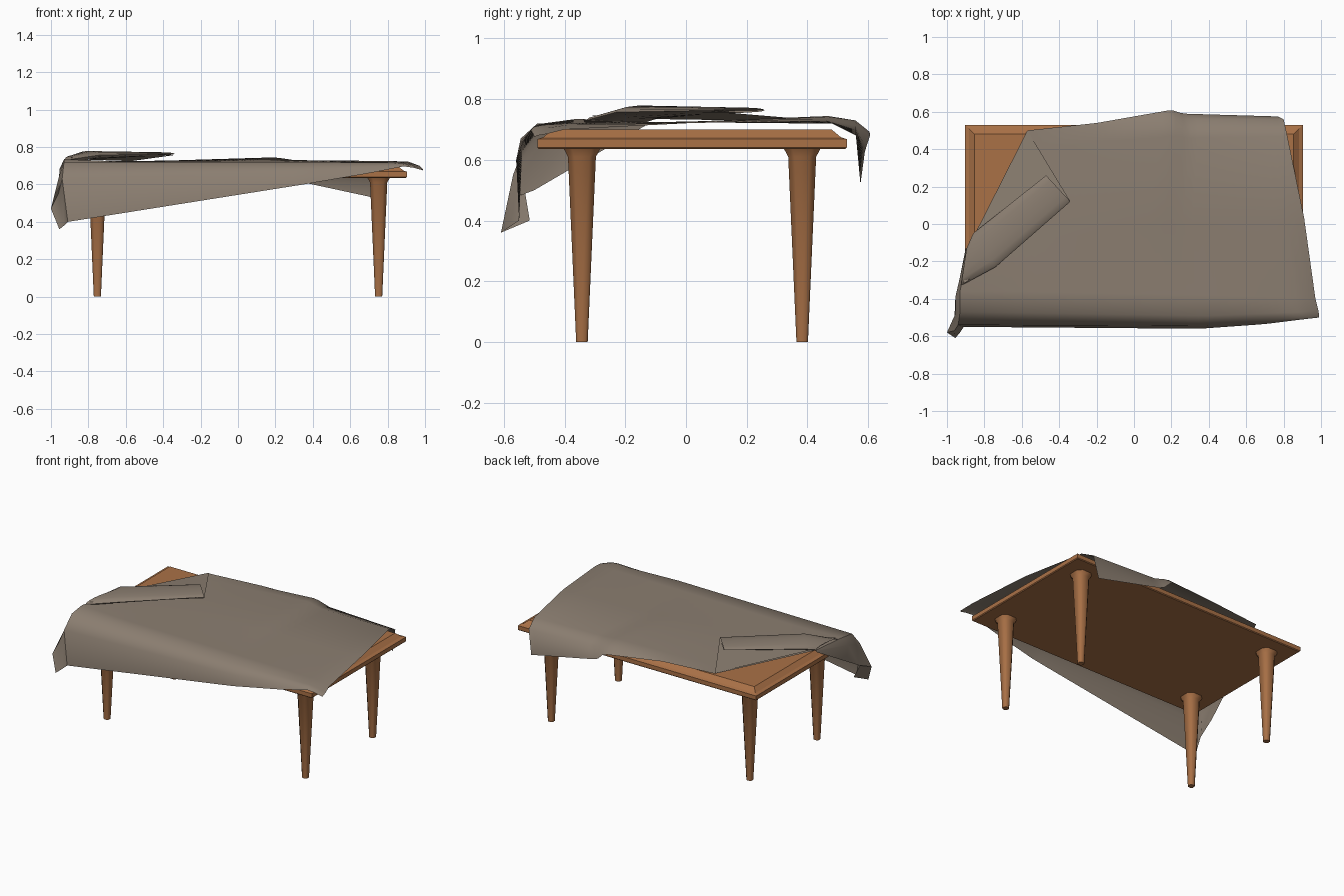
import bpy
import bmesh
from math import cos, sin, pi, radians
from mathutils import Vector

starter = bpy.data.objects.get("Cube")
if starter:
    bpy.data.objects.remove(starter)


def make_material(name, colour):
    material = bpy.data.materials.new(name)
    material.use_nodes = True
    material.diffuse_color = (*colour, 1)
    shader = material.node_tree.nodes["Principled BSDF"]
    shader.inputs["Base Color"].default_value = (*colour, 1)
    shader.inputs["Roughness"].default_value = 0.8
    return material


wood = make_material("warm wood", (0.40, 0.165, 0.062))
linen = make_material("grey brown linen", (0.26, 0.21, 0.165))


def loft(name, rails, material, closed=False, caps=False, angle=40):
    """Bridge neighbouring rails that have equal numbers of points."""
    bm = bmesh.new()
    rows = [[bm.verts.new(point) for point in rail] for rail in rails]
    for low, high in zip(rows, rows[1:]):
        count = len(low)
        for i in range(count if closed else count - 1):
            j = (i + 1) % count
            bm.faces.new((low[i], low[j], high[j], high[i]))
    if caps:
        bm.faces.new(rows[0][::-1])
        bm.faces.new(rows[-1])
    bm.normal_update()
    mesh = bpy.data.meshes.new(name)
    bm.to_mesh(mesh)
    bm.free()
    mesh.materials.append(material)
    thing = bpy.data.objects.new(name, mesh)
    bpy.context.collection.objects.link(thing)
    bpy.ops.object.select_all(action="DESELECT")
    thing.select_set(True)
    bpy.context.view_layer.objects.active = thing
    bpy.ops.object.shade_smooth_by_angle(angle=radians(angle))
    return thing


def resample(path, steps=36):
    """Evenly spaced points from one end of a path to the other, along x."""
    points = [Vector(point) for point in path]
    start, end = points[0].x, points[-1].x
    result = []
    for step in range(steps + 1):
        x = start + (end - start) * step / steps
        for a, b in zip(points, points[1:]):
            if x <= b.x or b is points[-1]:
                result.append(a.lerp(b, (x - a.x) / (b.x - a.x)))
                break
    return result


# Table top: a slab with a lip and a chamfered upper edge
middle_y = 0.02
half_x, half_y = 0.903, 0.51


def slab_ring(inset, z):
    x, y = half_x - inset, half_y - inset
    return [(sx * x, middle_y + sy * y, z)
            for sx, sy in ((-1, -1), (1, -1), (1, 1), (-1, 1))]


slab_levels = ((0.005, 0.635), (0, 0.64), (0, 0.668), (0.02, 0.675), (0.05, 0.70))
loft("table_top", [slab_ring(*level) for level in slab_levels],
     wood, closed=True, caps=True, angle=20)


# Legs: tapered square posts with chamfered corners
def leg_ring(cx, cy, half, z):
    cut = half * 0.55
    corners = ((cut, -half), (half, -cut), (half, cut), (cut, half),
               (-cut, half), (-half, cut), (-half, -cut), (-cut, -half))
    return [(cx + x, cy + y, z) for x, y in corners]


leg_levels = ((0.019, 0), (0.046, 0.61), (0.062, 0.64))
for side, sx in (("left", 1), ("right", -1)):
    for end, sy in (("front", -1), ("back", 1)):
        rings = [leg_ring(sx * 0.752, middle_y + sy * 0.363, half, z)
                 for half, z in leg_levels]
        loft(f"{end}_{side}_leg", rings, wood, closed=True, caps=True, angle=50)

# Draped cloth: rails run from the right side to the left, back to front
back_hem = ((-.57, .5, .72), (-.2, .54, .72), (.2, .61, .69), (.26, .59, .63), (.77, .575, .52))
back_edge = ((-.58, .48, .72), (-.2, .52, .725), (.2, .56, .73), (.3, .56, .7), (.8, .56, .68))
back_crest = ((-.62, .4, .72), (.2, .47, .745), (.3, .46, .73), (.82, .47, .725))
middle = ((-.89, -.13, .725), (.2, 0, .725), (.91, .03, .722))
front_top = ((-.93, -.36, .735), (-.6, -.36, .722), (.9, -.39, .72), (.97, -.4, .7))
front_crest = ((-.93, -.47, .72), (.4, -.49, .72), (.9, -.47, .715), (.985, -.46, .685))
front_face = ((-.94, -.54, .63), (.35, -.545, .67), (.9, -.5, .71), (.99, -.49, .68))
front_hem = ((-.91, -.55, .4), (.35, -.56, .6), (.7, -.535, .66), (.9, -.51, .7), (.99, -.5, .675))
cloth_rails = (back_hem, back_edge, back_crest, middle,
               front_top, front_crest, front_face, front_hem)
loft("draped_cloth", [resample(rail) for rail in cloth_rails], linen, angle=60)

# Cloth hanging over the right end and gathering at the front corner
seam = [rail[0] for rail in cloth_rails[3:]]
bulge = [(-.895, -.13, .72), (-.955, -.39, .68), (-.955, -.48, .65), (-.96, -.57, .55), (-.93, -.58, .38)]
drop = [(-.9, -.13, .715), (-.95, -.38, .57), (-.96, -.5, .5), (-1, -.58, .47), (-.955, -.61, .36)]
loft("hanging_side", [seam, bulge, drop], linen, angle=60)
tuck = [(-.95, -.53, .49), (-.91, -.515, .4)]
loft("corner_tuck", [drop[-2:], tuck], linen)

# Corner of the cloth folded back over itself
fold_line = [(-.57, .5, .725), (-.89, -.13, .735)]
flap_edge = [(-.34, .12, .757), (-.91, -.32, .745)]
loft("folded_flap", [fold_line, flap_edge], linen)


# Flattened roll along the folded corner
def roll_ring(centre, across, height, sides=14):
    ring = []
    for i in range(sides):
        turn = 2 * pi * i / sides
        offset = Vector(across) * cos(turn)
        ring.append(Vector(centre) + offset + Vector((0, 0, height * sin(turn))))
    return ring


roll = (roll_ring((-.91, -.23, .73), (-.015, -.1, 0), .02),
        roll_ring((-.8, -.14, .757), (.06, -.09, 0), .022),
        roll_ring((-.405, .19, .764), (.065, -.07, 0), .008))
loft("cloth_roll", roll, linen, closed=True, angle=60)
